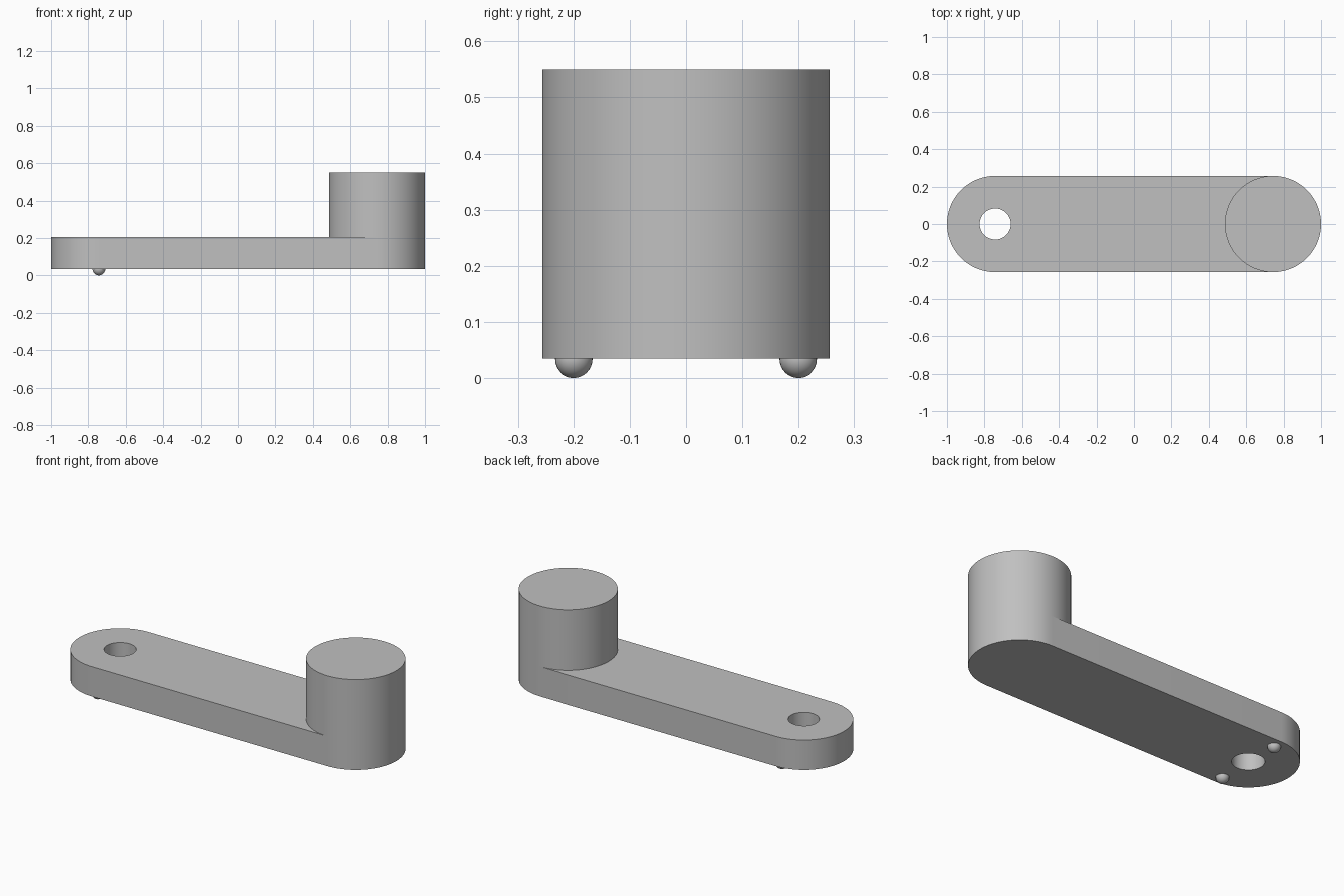
import bpy
import bmesh
from math import cos, sin, pi, radians

if "Cube" in bpy.data.objects:
    bpy.data.objects.remove(bpy.data.objects["Cube"], do_unlink=True)

RADIUS = 0.257            # rounded ends and knob
END = 1 - RADIUS          # distance of each end centre from the middle
BOTTOM, TOP, KNOB_TOP = 0.035, 0.205, 0.55
HOLE_RADIUS = 0.083
BUMP_RADIUS = 0.034
STEPS = 48                # segments per half circle

grey = bpy.data.materials.new("plain grey")
grey.use_nodes = True
grey.diffuse_color = (0.527, 0.527, 0.527, 1)
grey.node_tree.nodes["Principled BSDF"].inputs["Base Color"].default_value = grey.diffuse_color


def arc(cx, radius, start, sweep, steps):
    return [(cx + radius * cos(start + sweep * i / steps),
             radius * sin(start + sweep * i / steps)) for i in range(steps + 1)]


def finish(obj):
    bpy.ops.object.select_all(action='DESELECT')
    obj.select_set(True)
    bpy.context.view_layer.objects.active = obj
    bpy.ops.object.shade_smooth_by_angle(angle=radians(35))


def prism(name, outline, z0, z1, open_base=False):
    """Extrude a flat outline upwards from z0 to z1."""
    bm = bmesh.new()
    base = bm.faces.new([bm.verts.new((x, y, z0)) for x, y in outline])
    ext = bmesh.ops.extrude_face_region(bm, geom=[base], use_keep_orig=True)
    for v in ext["geom"]:
        if isinstance(v, bmesh.types.BMVert):
            v.co.z = z1
    bmesh.ops.recalc_face_normals(bm, faces=bm.faces[:])
    if open_base:
        bmesh.ops.delete(bm, geom=[base], context='FACES_ONLY')
    mesh = bpy.data.meshes.new(name)
    bm.to_mesh(mesh)
    bm.free()
    mesh.materials.append(grey)
    obj = bpy.data.objects.new(name, mesh)
    bpy.context.collection.objects.link(obj)
    return obj


# Arm: bar with two rounded ends and a round through hole
arm = prism("arm", arc(END, RADIUS, -pi / 2, pi, STEPS)
            + arc(-END, RADIUS, pi / 2, pi, STEPS), BOTTOM, TOP)
cutter = prism("hole_cutter", arc(-END, HOLE_RADIUS, 0, 2 * pi, STEPS)[:-1],
               BOTTOM - 0.1, TOP + 0.1)
cutter.hide_render = True
cut = arm.modifiers.new("shaft_hole", 'BOOLEAN')
cut.operation = 'DIFFERENCE'
cut.solver = 'EXACT'
cut.object = cutter
bpy.context.view_layer.objects.active = arm
bpy.ops.object.modifier_apply(modifier=cut.name)
bpy.data.objects.remove(cutter, do_unlink=True)
finish(arm)

# Knob: upright cylinder standing on the arm, flush with its round end
knob = prism("knob", arc(END, RADIUS, -pi / 2, 2 * pi, 2 * STEPS)[:-1],
             TOP, KNOB_TOP, open_base=True)
finish(knob)

# Bumps: small balls half sunk in the underside, either side of the hole
for side, y in (("front", -0.2), ("back", 0.2)):
    bpy.ops.mesh.primitive_uv_sphere_add(segments=32, ring_count=16, radius=BUMP_RADIUS,
                                         location=(-END, y, BUMP_RADIUS))
    bump = bpy.context.object
    bump.name = side + "_bump"
    bump.data.materials.append(grey)
    finish(bump)
